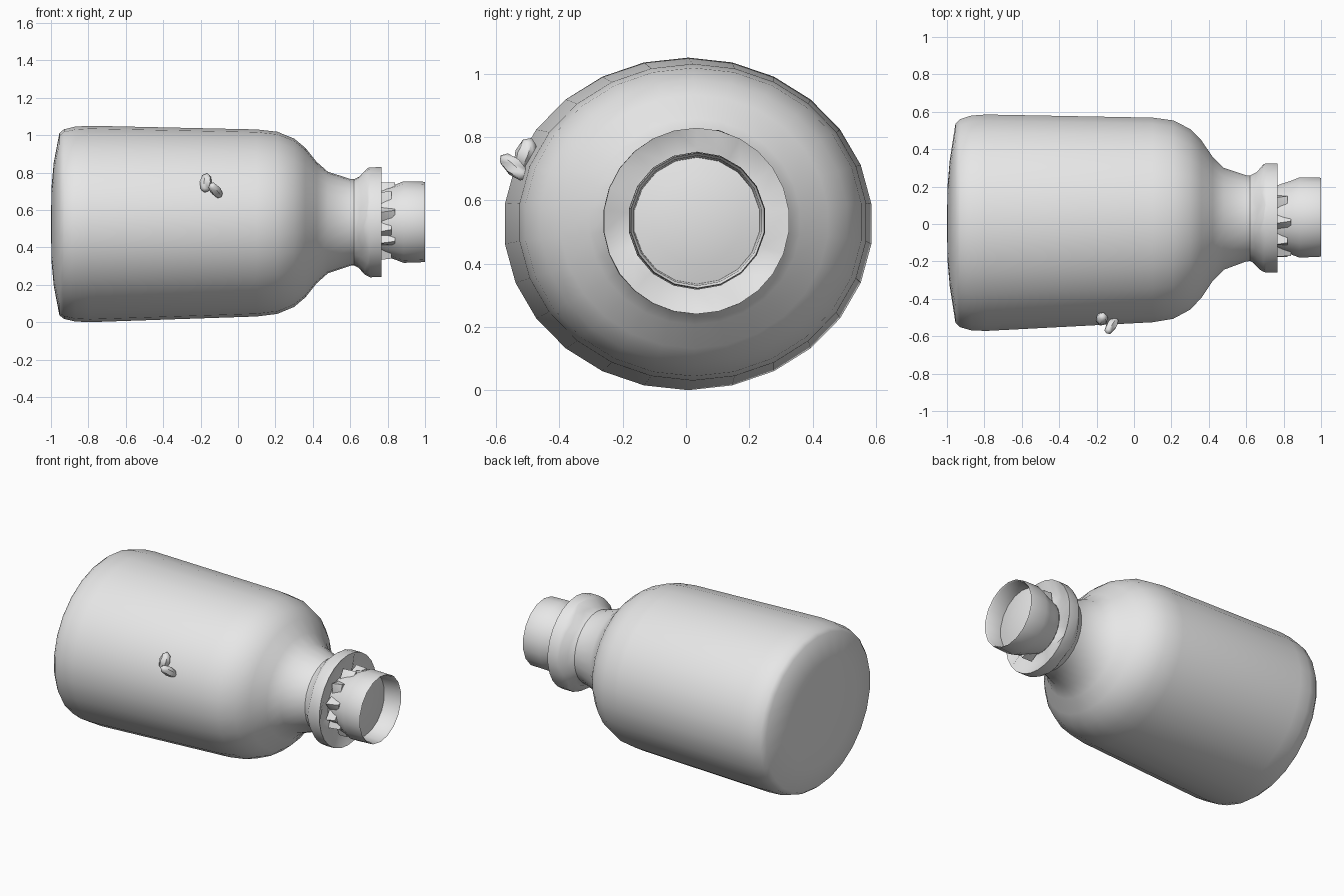
import bpy, bmesh, math
from mathutils import Vector, Matrix

if "Cube" in bpy.data.objects:
    bpy.data.objects.remove(bpy.data.objects["Cube"])

grey = bpy.data.materials.new("plain grey")
grey.diffuse_color = (0.8, 0.8, 0.8, 1)
grey.use_nodes = True
grey.node_tree.nodes["Principled BSDF"].inputs["Base Color"].default_value = grey.diffuse_color


def finish(name, bm, angle=60):
    bmesh.ops.recalc_face_normals(bm, faces=bm.faces)
    me = bpy.data.meshes.new(name)
    bm.to_mesh(me)
    bm.free()
    ob = bpy.data.objects.new(name, me)
    bpy.context.collection.objects.link(ob)
    me.materials.append(grey)
    bpy.ops.object.select_all(action='DESELECT')
    ob.select_set(True)
    bpy.context.view_layer.objects.active = ob
    bpy.ops.object.shade_smooth_by_angle(angle=math.radians(angle))
    return ob


def lathe(name, profile, segs, wave=None, angle=60):
    """Turn (x, radius) points about the slightly drifting bottle axis."""
    bm = bmesh.new()
    rings = []
    for i, (x, r) in enumerate(profile):
        cy, cz = 0.02 + 0.0167 * x, 0.53 + 0.006 * x
        if r == 0:
            rings.append([bm.verts.new((x, cy, cz))])
            continue
        ring = []
        for s in range(segs):
            a = 2 * math.pi * s / segs
            dx, dr = wave(i, a) if wave else (0, 0)
            wide = 1 + 0.11 * min(1, max(0, (r - 0.25) / 0.27)) if not wave else 1
            ring.append(bm.verts.new((x + dx, cy + (r + dr) * wide * math.sin(a),
                                      cz + (r + dr) * math.cos(a))))
        rings.append(ring)
    for p, q in zip(rings, rings[1:]):
        for s in range(segs):
            t = (s + 1) % segs
            if len(p) == 1:
                bm.faces.new((p[0], q[s], q[t]))
            elif len(q) == 1:
                bm.faces.new((p[s], p[t], q[0]))
            else:
                bm.faces.new((p[s], p[t], q[t], q[s]))
    return finish(name, bm, angle)


# bottle body with shallow domed base, shoulder and neck
lathe("bottle_body", [(-1, 0), (-0.997, 0.2), (-0.985, 0.33), (-0.955, 0.487),
                      (-0.93, 0.507), (-0.87, 0.521), (-0.79, 0.525), (0.1, 0.5),
                      (0.21, 0.487), (0.30, 0.45), (0.36, 0.40), (0.42, 0.325),
                      (0.48, 0.272), (0.60, 0.232), (0.70, 0.225)], 26)


# crumpled collar around the neck
def crumple(i, a):
    w = math.sin(5 * a + 0.6) + 0.5 * math.sin(8 * a)
    return [(0, 0), (0.012 * w, 0.006 * w), (0.012 * w, 0.008 * w), (0, 0),
            (0, 0), (0.018 * w, 0.012 * w), (0, 0)][i]


lathe("neck_collar", [(0.62, 0.23), (0.65, 0.245), (0.685, 0.285), (0.705, 0.294),
                      (0.768, 0.294), (0.742, 0.225), (0.74, 0.165)], 26, crumple, 50)

# mouth: flared lip with a recessed plug
lathe("bottle_mouth", [(0.74, 0.165), (0.79, 0.185), (0.84, 0.2), (0.885, 0.218),
                       (0.99, 0.215), (1.0, 0.213), (0.99, 0.205), (0.89, 0.2),
                       (0.905, 0.14), (0.915, 0.07), (0.918, 0)], 18, None, 75)

# torn tabs between collar and mouth, mostly on the front
for k, deg in enumerate((200, 238, 256, 284, 318, 352, 30)):
    a = math.radians(deg)
    out = Vector((0, math.sin(a), math.cos(a)))
    side = Vector((0, math.cos(a), -math.sin(a)))
    c = Vector((0, 0.033, 0.535))
    tip = 0.84 if k % 2 else 0.82
    bm = bmesh.new()
    pts = [(0.755, 0.16, -0.045), (0.755, 0.16, 0.045), (0.755, 0.215, 0.0),
           (tip, 0.185, -0.03), (tip, 0.185, 0.03), (tip, 0.212, 0.012)]
    for x, r, s in pts:
        bm.verts.new(c + out * r + side * s + Vector((x, 0, 0)))
    bmesh.ops.convex_hull(bm, input=bm.verts)
    finish("torn_tab_%d" % (k + 1), bm, 25)

# two small nubs on the front of the body
for k, (pos, axis, size) in enumerate((
        ((-0.172, -0.508, 0.745), (0.1, 0.35, 0.9), (0.034, 0.034, 0.056)),
        ((-0.12, -0.543, 0.705), (0.45, 0.7, -0.6), (0.03, 0.03, 0.062)))):
    bm = bmesh.new()
    bmesh.ops.create_uvsphere(bm, u_segments=6, v_segments=4, radius=1)
    rot = Vector(axis).to_track_quat('Z', 'Y').to_matrix().to_4x4()
    bm.transform(Matrix.Translation(pos) @ rot @ Matrix.Diagonal((*size, 1)))
    finish("side_nub_%d" % (k + 1), bm, 50)
